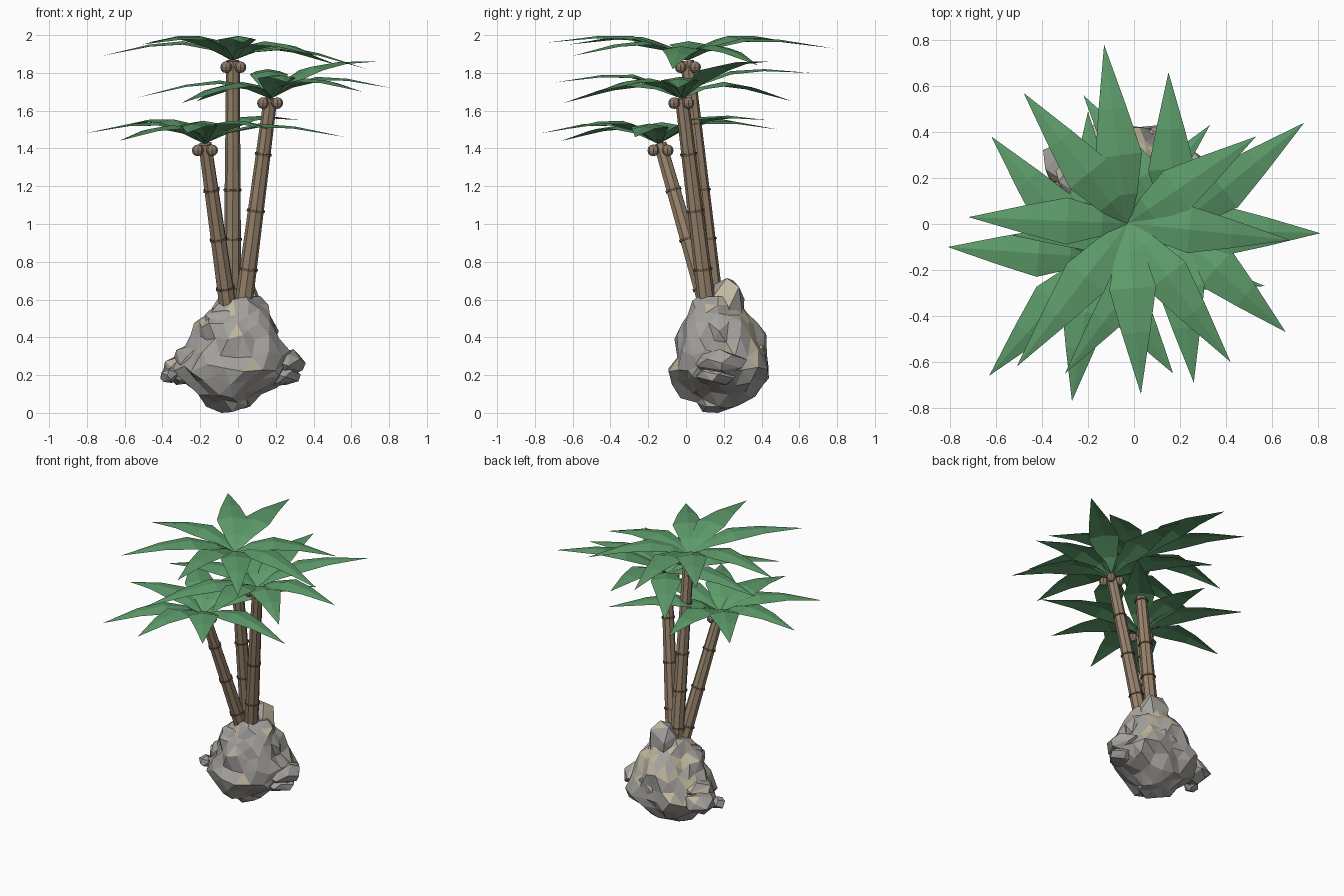
import bpy, bmesh, math, random
from mathutils import Vector, Matrix

cube = bpy.data.objects.get("Cube")
if cube:
    bpy.data.objects.remove(cube, do_unlink=True)


def material(name, color):
    mat = bpy.data.materials.new(name)
    mat.use_nodes = True
    rgba = (*color, 1)
    mat.diffuse_color = rgba
    mat.node_tree.nodes["Principled BSDF"].inputs["Base Color"].default_value = rgba
    return mat


LEAF = material("palm green", (0.11, 0.33, 0.145))
BARK = material("bark brown", (0.31, 0.225, 0.15))
RING = material("dark bark", (0.15, 0.105, 0.068))
NUT = material("coconut brown", (0.27, 0.19, 0.135))
STONE = material("grey stone", (0.37, 0.355, 0.335))
SAND = material("sandy stone", (0.53, 0.475, 0.34))


def finish(name, bm, *mats):
    mesh = bpy.data.meshes.new(name)
    bm.to_mesh(mesh)
    bm.free()
    for mat in mats:
        mesh.materials.append(mat)
    obj = bpy.data.objects.new(name, mesh)
    bpy.context.collection.objects.link(obj)
    return obj


def add_frustum(bm, start, end, r_start, r_end, sides=8):
    axis = end - start
    place = Matrix.Translation((start + end) / 2) @ axis.to_track_quat('Z', 'Y').to_matrix().to_4x4()
    bmesh.ops.create_cone(bm, cap_ends=True, segments=sides, radius1=r_start,
                          radius2=r_end, depth=axis.length, matrix=place)


# Rock: faceted body that follows a height profile, with sandy upward faces
def finish_rock(name, bm, rng):
    bmesh.ops.recalc_face_normals(bm, faces=bm.faces)
    bm.normal_update()
    for face in bm.faces:
        chance = 0.55 if face.calc_center_median().y > 0.2 else 0.15
        face.material_index = int(face.normal.z > 0.35 and rng.random() < chance)
    finish(name, bm, STONE, SAND)


# height, x centre, x half size, y centre, y half size
PROFILE = [
    (0.01, 0.0, 0.06, 0.17, 0.08),
    (0.06, -0.05, 0.13, 0.17, 0.16),
    (0.11, -0.04, 0.19, 0.18, 0.22),
    (0.16, -0.03, 0.28, 0.185, 0.25),
    (0.22, -0.02, 0.33, 0.185, 0.265),
    (0.31, -0.01, 0.31, 0.185, 0.265),
    (0.38, -0.015, 0.25, 0.185, 0.24),
    (0.48, -0.015, 0.22, 0.17, 0.205),
    (0.57, 0.01, 0.15, 0.17, 0.14),
    (0.62, 0.01, 0.1, 0.17, 0.1),
]


def profile_at(z):
    for low, high in zip(PROFILE, PROFILE[1:]):
        if z <= high[0]:
            t = (z - low[0]) / (high[0] - low[0])
            return [a + (b - a) * t for a, b in zip(low, high)]
    return PROFILE[-1]


rng = random.Random(5)
bm = bmesh.new()
bmesh.ops.create_icosphere(bm, subdivisions=3, radius=1)
for v in bm.verts:
    flat = Vector((v.co.x, v.co.y))
    if flat.length > 0.01:
        flat.normalize()
    z, cx, hx, cy, hy = profile_at(0.315 + 0.305 * v.co.z)
    swell = rng.uniform(0.84, 1.06)
    v.co = (cx + flat.x * hx * swell, cy + flat.y * hy * swell,
            max(0.0, z + rng.uniform(-0.025, 0.02)))
finish_rock("rock_body", bm, rng)


# Boulders: angular lumps set into the rock body
def boulder(name, centre, size, count=18):
    bm = bmesh.new()
    for i in range(count):
        z = 1 - 2 * (i + 0.5) / count
        r = math.sqrt(1 - z * z)
        a = i * 2.4 + rng.uniform(-0.3, 0.3)
        unit = Vector((r * math.cos(a), r * math.sin(a), z)) * rng.uniform(0.85, 1.1)
        bm.verts.new([c + u * s for c, u, s in zip(centre, unit, size)])
    hull = bmesh.ops.convex_hull(bm, input=bm.verts)
    loose = [g for g in hull["geom_interior"] if isinstance(g, bmesh.types.BMVert)]
    bmesh.ops.delete(bm, geom=loose, context='VERTS')
    finish_rock(name, bm, rng)


boulder("rock_nub", (-0.365, 0.15, 0.2), (0.05, 0.06, 0.048), 14)
boulder("rock_left_ledge", (0.25, 0.18, 0.26), (0.12, 0.14, 0.075))
boulder("rock_left_foot", (0.22, 0.16, 0.2), (0.11, 0.12, 0.06))
boulder("rock_right_ledge", (-0.23, 0.2, 0.29), (0.12, 0.14, 0.09))
boulder("rock_right_back", (-0.29, 0.26, 0.23), (0.12, 0.11, 0.09))
boulder("rock_front_lump", (-0.05, 0.06, 0.21), (0.17, 0.125, 0.08))
boulder("rock_front_slab", (-0.05, 0.11, 0.45), (0.15, 0.13, 0.14))
boulder("rock_back_lump", (0.0, 0.31, 0.27), (0.19, 0.135, 0.13))
boulder("rock_peak", (0.02, 0.22, 0.555), (0.12, 0.11, 0.18))


# Trunk: tapered pole with thin dark rings
def trunk(name, base, top, ring_heights):
    base, top = Vector(base), Vector(top)
    axis = top - base
    step = axis.normalized() * 0.006
    bm = bmesh.new()
    add_frustum(bm, base, top, 0.048, 0.036)
    finish(name, bm, BARK)
    bm = bmesh.new()
    for z in ring_heights:
        t = (z - base.z) / axis.z
        point, r = base + axis * t, 0.054 - 0.012 * t
        add_frustum(bm, point - step, point + step, r, r)
    finish(name + "_rings", bm, RING)


# Coconuts: four around the trunk top
def coconuts(name, centre):
    bm = bmesh.new()
    for sx in (-1, 1):
        for sy in (-1, 1):
            spot = Vector(centre) + Vector((sx, sy, 0)) * 0.038
            bmesh.ops.create_uvsphere(bm, u_segments=8, v_segments=6, radius=0.031,
                                      matrix=Matrix.Translation(spot))
    finish(name, bm, NUT)


# Frond: arched, folded leaf; stations are length fraction, half width, rise, edge drop
STATIONS = [(0, 0.012, 0, 0), (0.16, 0.06, 0.06, 0.01),
            (0.38, 0.102, 0.092, 0.018), (0.64, 0.062, 0.068, 0.011)]


def add_frond(bm, root, tip):
    along = tip - root
    side = Vector((-along.y, along.x, 0)).normalized()
    rows = []
    for t, half, rise, drop in STATIONS:
        mid = root + along * t + Vector((0, 0, rise))
        edge = Vector((0, 0, -drop))
        rows.append([bm.verts.new(p) for p in
                     (mid + side * half + edge, mid, mid - side * half + edge)])
    for a, b in zip(rows, rows[1:]):
        for i in range(2):
            bm.faces.new((a[i], b[i], b[i + 1], a[i + 1]))
    end = bm.verts.new(tip)
    for i in range(2):
        bm.faces.new((rows[-1][i], end, rows[-1][i + 1]))


def crown(name, centre, tips):
    bm = bmesh.new()
    for tip in tips:
        add_frond(bm, Vector(centre), Vector(tip))
    bm.normal_update()
    for face in bm.faces:
        if face.normal.z < 0:
            face.normal_flip()
    finish(name, bm, LEAF)


# Short palm, leaning forward
trunk("short_trunk", (-0.045, 0.13, 0.5), (-0.175, -0.137, 1.425), (0.66, 0.92, 1.18))
coconuts("short_coconuts", (-0.175, -0.135, 1.39))
crown("short_crown", (-0.175, -0.145, 1.427), [
    (-0.27, -0.77, 1.48), (-0.63, -0.66, 1.44), (-0.81, -0.1, 1.48), (-0.62, 0.38, 1.52),
    (-0.2, 0.49, 1.5), (0.33, 0.43, 1.55), (0.57, -0.27, 1.46), (0.17, -0.65, 1.5)])

# Tall palm, in the middle
trunk("tall_trunk", (-0.03, 0.16, 0.5), (-0.027, 0.006, 1.865), (0.66, 0.92, 1.18, 1.53))
coconuts("tall_coconuts", (-0.025, 0.01, 1.83))
crown("tall_crown", (-0.028, 0.003, 1.867), [
    (-0.13, 0.78, 1.93), (-0.48, 0.57, 1.96), (-0.72, 0.03, 1.89), (-0.51, -0.62, 1.95),
    (0.03, -0.74, 1.96), (0.42, -0.6, 1.89), (0.68, -0.07, 1.82), (0.53, 0.38, 1.84)])

# Medium palm, leaning to its left
trunk("medium_trunk", (0.02, 0.12, 0.5), (0.172, -0.022, 1.665), (0.76, 1.07, 1.37))
coconuts("medium_coconuts", (0.17, -0.025, 1.64))
crown("medium_crown", (0.172, -0.024, 1.667), [
    (0.15, 0.66, 1.8), (0.74, 0.44, 1.86), (0.81, -0.04, 1.72), (0.66, -0.47, 1.7),
    (0.26, -0.69, 1.75), (-0.3, -0.65, 1.64), (-0.53, -0.05, 1.67), (-0.22, 0.56, 1.65)])
